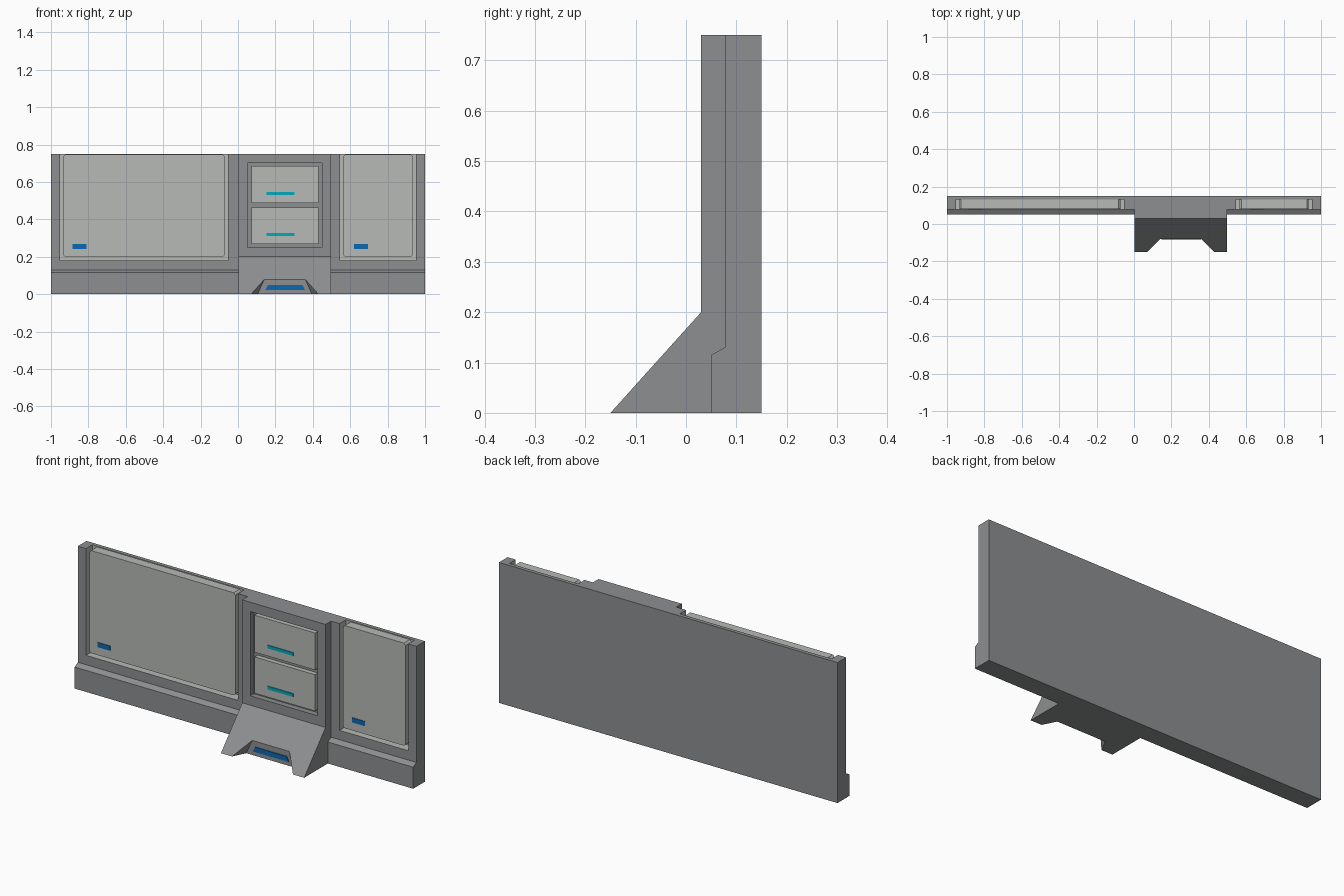
import bpy, bmesh

if "Cube" in bpy.data.objects:
    bpy.data.objects.remove(bpy.data.objects["Cube"])


def material(name, rgb):
    m = bpy.data.materials.new(name)
    m.diffuse_color = (*rgb, 1)
    m.use_nodes = True
    m.node_tree.nodes["Principled BSDF"].inputs["Base Color"].default_value = m.diffuse_color
    return m


GREY = material("mid grey", (0.27, 0.275, 0.28))
LIGHT = material("light grey", (0.47, 0.49, 0.47))
TEAL = material("teal", (0.0, 0.40, 0.50))
BLUE = material("blue", (0.003, 0.14, 0.45))


def loft(name, ring_a, ring_b, mat):
    """Solid between two matching rings of points."""
    bm = bmesh.new()
    a = [bm.verts.new(p) for p in ring_a]
    b = [bm.verts.new(p) for p in ring_b]
    bm.faces.new(a)
    bm.faces.new(b[::-1])
    n = len(a)
    for i in range(n):
        j = (i + 1) % n
        bm.faces.new((a[j], a[i], b[i], b[j]))
    bmesh.ops.recalc_face_normals(bm, faces=bm.faces)
    me = bpy.data.meshes.new(name)
    bm.to_mesh(me)
    bm.free()
    me.materials.append(mat)
    ob = bpy.data.objects.new(name, me)
    bpy.context.collection.objects.link(ob)
    return ob


def extrude_x(name, profile, x0, x1, mat):
    """Side profile of (y, z) points swept along x."""
    return loft(name, [(x0, y, z) for y, z in profile],
                [(x1, y, z) for y, z in profile], mat)


def extrude_y(name, outline, y0, y1, mat):
    """Front outline of (x, z) points swept along y."""
    return loft(name, [(x, y0, z) for x, z in outline],
                [(x, y1, z) for x, z in outline], mat)


def box(name, x0, x1, y0, y1, z0, z1, mat):
    return extrude_y(name, [(x0, z0), (x1, z0), (x1, z1), (x0, z1)], y0, y1, mat)


def cut(ob, cutter):
    cutter.hide_render = True
    mod = ob.modifiers.new("cut", 'BOOLEAN')
    mod.operation = 'DIFFERENCE'
    mod.solver = 'EXACT'
    mod.material_mode = 'TRANSFER'
    mod.object = cutter
    bpy.context.view_layer.objects.active = ob
    bpy.ops.object.modifier_apply(modifier=mod.name)
    bpy.data.objects.remove(cutter)


def chamfered(x0, x1, z0, z1, c):
    return [(x0 + c, z0), (x1 - c, z0), (x1, z0 + c), (x1, z1 - c),
            (x1 - c, z1), (x0 + c, z1), (x0, z1 - c), (x0, z0 + c)]


CX0, CX1 = 0.004, 0.496      # sides of the central unit
WALL_Y = 0.077               # front of the wall

# Wall sections with a thicker skirting, open-topped recess and inset panel
wall_profile = [(0.15, 0), (0.05, 0), (0.05, 0.115), (WALL_Y, 0.13),
                (WALL_Y, 0.75), (0.15, 0.75)]
for side, x0, x1, r0, r1, mark in (("left", -1, CX0, -0.952, -0.054, -0.885),
                                   ("right", CX1, 1, 0.546, 0.952, 0.62)):
    wall = extrude_x(side + "_wall", wall_profile, x0, x1, GREY)
    cut(wall, box("recess_cutter", r0, r1, 0.0, 0.13, 0.18, 0.9, LIGHT))
    extrude_y(side + "_panel", chamfered(r0 + 0.018, r1 - 0.018, 0.198, 0.746, 0.01),
              0.08, 0.13, LIGHT)
    box(side + "_panel_marker", mark, mark + 0.075, 0.077, 0.0805, 0.242, 0.267, BLUE)

# Central unit with sloping foot
unit = extrude_x("central_unit", [(0.15, 0), (-0.15, 0), (0.03, 0.2),
                                  (0.03, 0.75), (0.15, 0.75)], CX0, CX1, GREY)
cut(unit, box("drawer_cutter", 0.052, 0.448, -0.1, 0.06, 0.25, 0.70, GREY))


# Toe notch with flared sides
def notch_ring(y):
    def left(z):
        return 0.105 + 0.5 * (y + 0.08) + 0.45 * z
    return [(left(-0.1), y, -0.1), (0.5 - left(-0.1), y, -0.1),
            (0.5 - left(0.15), y, 0.15), (left(0.15), y, 0.15)]


cut(unit, loft("notch_cutter", notch_ring(-0.25), notch_ring(-0.08), GREY))
extrude_y("notch_light", [(0.146, 0.022), (0.358, 0.022), (0.345, 0.048), (0.16, 0.048)],
          -0.084, -0.079, BLUE)

# Two drawers with handle strips
for name, z0, z1, h in (("upper", 0.487, 0.685, 0.53), ("lower", 0.268, 0.462, 0.311)):
    box(name + "_drawer", 0.073, 0.43, 0.035, 0.06, z0, z1, LIGHT)
    box(name + "_drawer_handle", 0.153, 0.303, 0.031, 0.0355, h, h + 0.017, TEAL)
